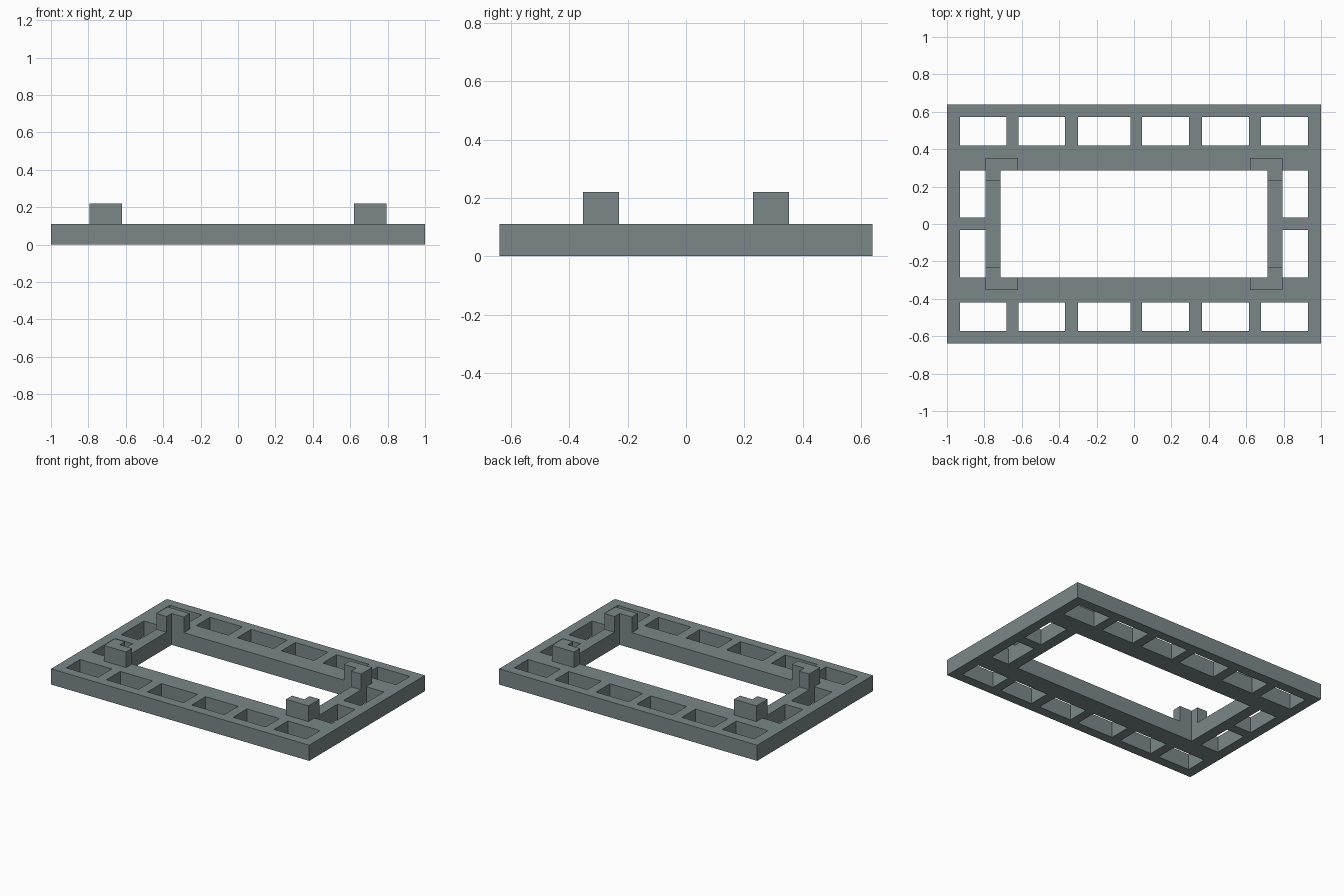
import bpy, bmesh

if "Cube" in bpy.data.objects:
    bpy.data.objects.remove(bpy.data.objects["Cube"])

T = 0.11          # slab thickness
POST_TOP = 0.22

grey = bpy.data.materials.new("slate_grey")
grey.diffuse_color = (0.2, 0.245, 0.247, 1)
grey.use_nodes = True
grey.node_tree.nodes["Principled BSDF"].inputs["Base Color"].default_value = grey.diffuse_color


def extrude_faces(name, bm, z0, z1):
    """Turn flat faces at z0 into a solid reaching z1."""
    res = bmesh.ops.extrude_face_region(bm, geom=bm.faces[:], use_keep_orig=True)
    for v in res["geom"]:
        if isinstance(v, bmesh.types.BMVert):
            v.co.z = z1
    bmesh.ops.recalc_face_normals(bm, faces=bm.faces[:])
    me = bpy.data.meshes.new(name)
    bm.to_mesh(me)
    bm.free()
    me.materials.append(grey)
    ob = bpy.data.objects.new(name, me)
    bpy.context.collection.objects.link(ob)
    return ob


# Openings of the frame as (x0, x1, y0, y1)
holes = [(-0.715, 0.715, -0.287, 0.287)]
columns = [(-0.93, -0.683), (-0.618, -0.368), (-0.30, -0.02),
           (0.043, 0.295), (0.363, 0.615), (0.68, 0.93)]
for x0, x1 in columns:
    holes += [(x0, x1, 0.42, 0.573), (x0, x1, -0.573, -0.42)]
for x0, x1 in [(-0.93, -0.793), (0.793, 0.93)]:
    holes += [(x0, x1, 0.035, 0.287), (x0, x1, -0.287, -0.033)]

# Frame: grid cells that lie outside every opening
xs = sorted({-1.0, 1.0} | {h[i] for h in holes for i in (0, 1)})
ys = sorted({-0.64, 0.64} | {h[i] for h in holes for i in (2, 3)})
bm = bmesh.new()
grid = [[bm.verts.new((x, y, 0)) for y in ys] for x in xs]
for i in range(len(xs) - 1):
    for j in range(len(ys) - 1):
        cx, cy = (xs[i] + xs[i + 1]) / 2, (ys[j] + ys[j + 1]) / 2
        if not any(a < cx < b and c < cy < d for a, b, c, d in holes):
            bm.faces.new((grid[i][j], grid[i + 1][j],
                          grid[i + 1][j + 1], grid[i][j + 1]))
bmesh.ops.delete(bm, geom=[v for v in bm.verts if not v.link_faces], context='VERTS')
extrude_faces("frame", bm, 0, T)

# L-shaped corner posts around the central opening
profile = [(0.793, 0.353), (0.62, 0.353), (0.62, 0.287),
           (0.715, 0.287), (0.715, 0.23), (0.793, 0.23)]
for sx, side in ((-1, "left"), (1, "right")):
    for sy, end in ((-1, "front"), (1, "back")):
        bm = bmesh.new()
        bm.faces.new([bm.verts.new((sx * x, sy * y, T)) for x, y in profile])
        extrude_faces(f"corner_post_{end}_{side}", bm, T, POST_TOP)
